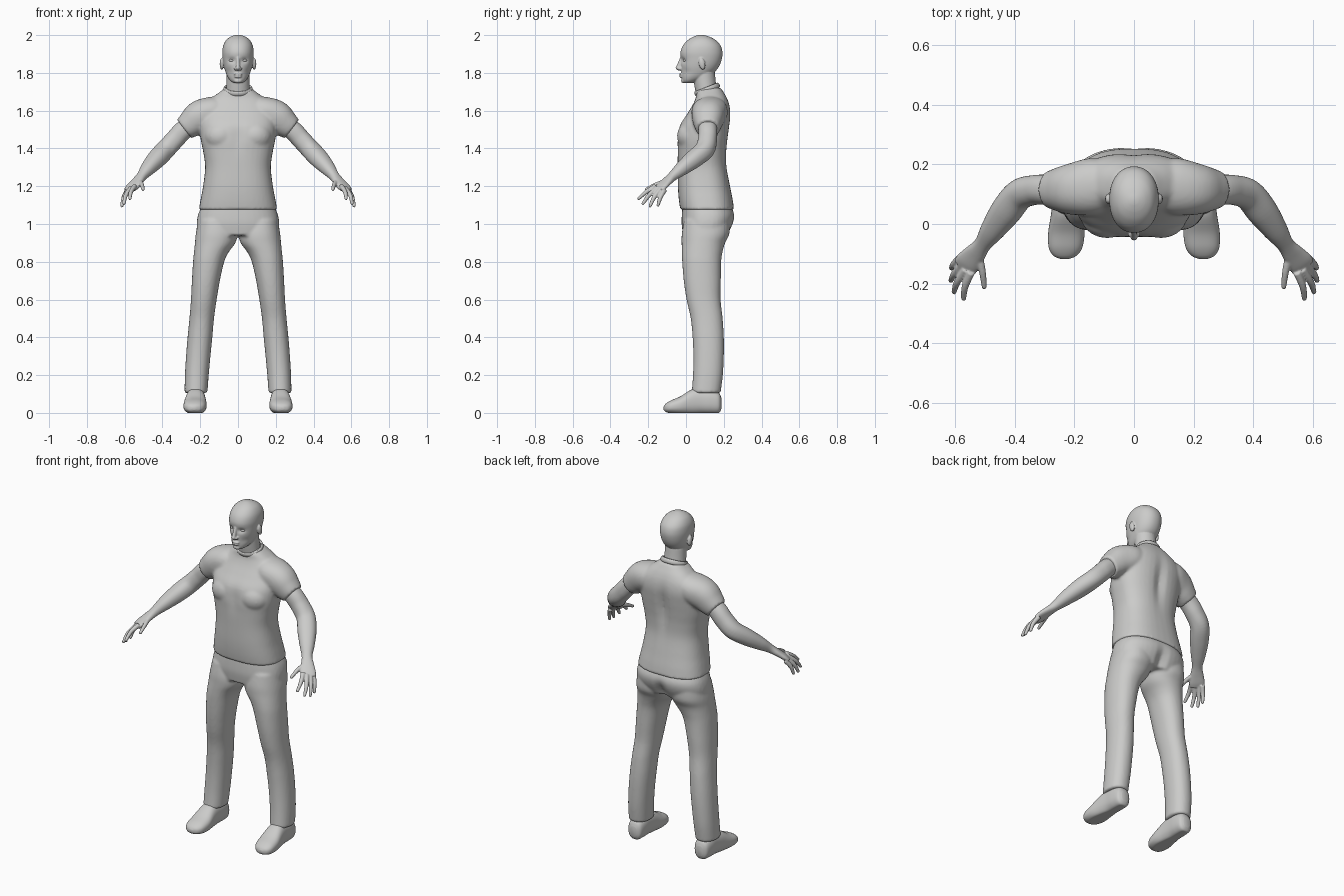
import bpy, bmesh, math
from mathutils import Vector, Matrix

grey = bpy.data.materials.new("light grey")
grey.diffuse_color = (0.6, 0.6, 0.59, 1)
X, Y, Z = Vector((1, 0, 0)), Vector((0, 1, 0)), Vector((0, 0, 1))


def spline(rows, steps=6):
    """Smoothly interpolate rows of numbers."""
    out = []
    for i in range(len(rows) - 1):
        p0, p1, p2 = rows[max(i - 1, 0)], rows[i], rows[i + 1]
        p3 = rows[min(i + 2, len(rows) - 1)]
        for s in range(steps):
            t = s / steps
            out.append([0.5 * (2 * b + (c - a) * t + (2 * a - 5 * b + 4 * c - d) * t * t
                               + (3 * b - a - 3 * c + d) * t ** 3)
                        for a, b, c, d in zip(p0, p1, p2, p3)])
    return out + [list(rows[-1])]


def loft(bm, rows, frame="path", n=2.2, sx=1, segs=40, steps=6):
    """Skin rounded sections (x, y, z, half width, half depth), capped at both ends."""
    rows = spline(rows, steps)
    cs = [Vector(r[:3]) for r in rows]
    rings = []
    for i, r in enumerate(rows):
        if frame == "z":
            u, v = X, Y
        elif frame == "y":
            u, v = X, Z
        else:
            t = (cs[min(i + 1, len(cs) - 1)] - cs[max(i - 1, 0)]).normalized()
            u = t.cross(Z).normalized()
            v = u.cross(t)
        ring = []
        for k in range(segs):
            a = 2 * math.pi * k / segs
            c, s = math.cos(a), math.sin(a)
            p = (cs[i] + u * r[3] * math.copysign(abs(c) ** (2 / n), c)
                 + v * r[4] * math.copysign(abs(s) ** (2 / n), s))
            ring.append(bm.verts.new((p.x * sx, p.y, max(p.z, 0))))
        rings.append(ring)
    for a, b in zip(rings, rings[1:]):
        for k in range(segs):
            bm.faces.new((a[k], a[(k + 1) % segs], b[(k + 1) % segs], b[k]))
    bm.faces.new(rings[0])
    bm.faces.new(rings[-1])


def box_rows(rows):
    """(z, left, right, front, back) to loft rows."""
    return [((l + r) / 2, (f + b) / 2, z, (r - l) / 2, (b - f) / 2) for z, l, r, f, b in rows]


def blob(bm, loc, size, rot=0):
    m = Matrix.Translation(loc) @ Matrix.Rotation(rot, 4, "X") @ Matrix.Diagonal((*size, 1))
    bmesh.ops.create_icosphere(bm, subdivisions=3, radius=1, matrix=m)


def push(bm, loc, size, dy, side):
    """Soft dent or bulge along y on the front (-1) or back (+1)."""
    for v in bm.verts:
        if (v.co.y - 0.1) * side > 0:
            v.co.y += dy * math.exp(-((v.co.x - loc[0]) / size[0]) ** 2
                                    - ((v.co.z - loc[1]) / size[1]) ** 2)


def finish(name, bm, voxel=0, smooth=3):
    bmesh.ops.recalc_face_normals(bm, faces=bm.faces)
    me = bpy.data.meshes.new(name)
    bm.to_mesh(me)
    bm.free()
    me.materials.append(grey)
    me.shade_smooth()
    ob = bpy.data.objects.new(name, me)
    bpy.context.collection.objects.link(ob)
    if voxel:
        m = ob.modifiers.new("fuse", "REMESH")
        m.mode, m.voxel_size, m.use_smooth_shade = "VOXEL", voxel, True
        m = ob.modifiers.new("soften", "SMOOTH")
        m.factor, m.iterations = 0.5, smooth
    return ob


# Shirt: torso, chest and short sleeves fused together
bm = bmesh.new()
torso = [(1.075, .208, -.03, .255), (1.13, .198, -.038, .247), (1.2, .185, -.043, .233),
         (1.3, .174, -.044, .216), (1.38, .184, -.045, .216), (1.45, .198, -.046, .223),
         (1.52, .203, -.034, .232), (1.58, .2, .004, .237), (1.63, .178, .035, .231),
         (1.67, .135, .052, .216), (1.7, .095, .055, .198), (1.72, .07, .07, .185)]
loft(bm, box_rows([(z, -w, w, f, b) for z, w, f, b in torso]), "z", 2.5)
push(bm, (0, 1.47), (.03, .12), -.018, 1)
push(bm, (0, 1.46), (.03, .07), .008, -1)
for s in (-1, 1):
    loft(bm, [(.05, .14, 1.61, .07, .065), (.13, .127, 1.595, .095, .08), (.2, .118, 1.568, .088, .087),
              (.25, .116, 1.53, .074, .074), (.285, .116, 1.503, .061, .061)], sx=s)
    blob(bm, (s * .09, .03, 1.465), (.09, .078, .08))
finish("shirt", bm, .008, 5)

# Collar band, higher at the back
bm = bmesh.new()
tilt = Matrix.Translation((0, .112, 1.712)) @ Matrix.Rotation(.37, 4, "X")
grid = [[bm.verts.new(tilt @ Vector(((.071 + .007 * math.cos(b)) * math.cos(a),
                                     (.064 + .007 * math.cos(b)) * math.sin(a), .014 * math.sin(b))))
         for b in [j * math.pi / 6 for j in range(12)]] for a in [i * math.pi / 24 for i in range(48)]]
for i in range(48):
    for j in range(12):
        k, l = (i + 1) % 48, (j + 1) % 12
        bm.faces.new((grid[i][j], grid[k][j], grid[k][l], grid[i][l]))
finish("collar", bm)

# Trousers: hips and two legs fused together
bm = bmesh.new()
hips = [(1.1, .19, -.018, .235), (1.05, .211, -.022, .257), (1.0, .219, -.023, .25), (.94, .216, -.015, .22)]
loft(bm, box_rows([(z, -w, w, f, b) for z, w, f, b in hips]), "z", 2.4)
push(bm, (0, .97), (.03, .06), -.025, 1)
leg = [(1.02, .02, .21, -.01, .23), (.95, .004, .223, -.022, .23), (.9, .014, .228, -.023, .207),
       (.85, .05, .233, -.022, .193), (.8, .073, .238, -.02, .186), (.7, .096, .244, -.012, .184),
       (.6, .113, .249, .003, .183), (.5, .127, .257, .025, .194), (.4, .136, .267, .035, .2),
       (.3, .146, .275, .039, .2), (.2, .155, .281, .037, .195), (.105, .162, .283, .03, .183)]
for s in (-1, 1):
    loft(bm, box_rows(leg), "z", 2.2, s)
finish("trousers", bm, .008, 4)

# Shoes
shoe = [(.22, .187, .05, .022, .03), (.221, .172, .054, .042, .055), (.222, .13, .062, .049, .066),
        (.223, .08, .064, .05, .068), (.225, .03, .058, .054, .066), (.227, -.03, .04, .061, .047),
        (.23, -.08, .032, .056, .034), (.232, -.107, .027, .038, .022), (.233, -.118, .025, .012, .009)]
for s, side in ((-1, "right"), (1, "left")):
    bm = bmesh.new()
    loft(bm, shoe, "y", 2.4, s)
    finish(side + "_shoe", bm)

# Arms with hands; each finger is (knuckle, middle joint, tip)
arm = [(.2, .115, 1.56, .045, .045), (.285, .115, 1.5, .05, .051), (.335, .114, 1.447, .05, .051),
       (.385, .098, 1.393, .052, .05), (.43, .043, 1.345, .052, .047), (.475, -.02, 1.295, .041, .037),
       (.508, -.068, 1.255, .029, .025), (.533, -.1, 1.226, .036, .02), (.558, -.13, 1.198, .043, .017),
       (.572, -.147, 1.182, .04, .012)]
fingers = [((.547, -.162, 1.2), (.567, -.21, 1.17), (.572, -.25, 1.135)),
           ((.565, -.152, 1.192), (.594, -.196, 1.152), (.604, -.228, 1.108)),
           ((.577, -.135, 1.185), (.604, -.168, 1.142), (.615, -.19, 1.096)),
           ((.583, -.113, 1.182), (.605, -.135, 1.142), (.613, -.148, 1.1)),
           ((.522, -.1, 1.228), (.509, -.16, 1.208), (.503, -.211, 1.183))]
for s, side in ((-1, "right"), (1, "left")):
    bm = bmesh.new()
    loft(bm, arm, sx=s)
    for joints in fingers:
        loft(bm, [(*p, r, r) for p, r in zip(joints, (.0135, .0115, .0085))], sx=s, segs=16)
        p = joints[2]
        blob(bm, (s * p[0], p[1], p[2]), (.0085, .0085, .0085))
    finish(side + "_arm", bm, .004, 3)

# Head: skull with dented eye sockets, then neck, nose, lips, chin and ears
bm = bmesh.new()
skull = [(1.746, .022, -.012, .03), (1.758, .04, -.02, .07), (1.78, .056, -.023, .12), (1.81, .068, -.025, .157),
         (1.84, .076, -.026, .178), (1.875, .081, -.027, .19), (1.91, .083, -.029, .193), (1.945, .078, -.016, .183),
         (1.973, .063, .009, .158), (1.99, .042, .036, .128), (1.999, .02, .06, .1), (2.002, .003, .075, .085)]
loft(bm, box_rows([(z, -w, w, f, b) for z, w, f, b in skull]), "z", 2.15, segs=64)
for s in (-1, 1):
    push(bm, (s * .033, 1.866), (.018, .013), .011, -1)
    push(bm, (s * .05, 1.805), (.02, .02), .006, -1)
    blob(bm, (s * .086, .085, 1.848), (.011, .017, .032), .2)
    blob(bm, (s * .012, -.032, 1.822), (.009, .012, .008))
loft(bm, [(0, .125, 1.64, .075, .065), (0, .108, 1.7, .064, .058), (0, .1, 1.75, .061, .058),
          (0, .095, 1.8, .06, .058)], "z", 2)
loft(bm, [(0, -.02, 1.885, .009, .01), (0, -.028, 1.865, .009, .01), (0, -.036, 1.84, .011, .013),
          (0, -.042, 1.825, .012, .014), (0, -.034, 1.813, .009, .01)], "z", 2, segs=20)
blob(bm, (0, -.024, 1.793), (.023, .012, .006))
blob(bm, (0, -.023, 1.78), (.02, .012, .006))
blob(bm, (0, -.012, 1.758), (.022, .014, .013))
finish("head", bm, .004, 2)

# Eyes
for s, side in ((-1, "right"), (1, "left")):
    bm = bmesh.new()
    blob(bm, (s * .033, -.001, 1.866), (.015, .013, .009))
    finish(side + "_eye", bm)
